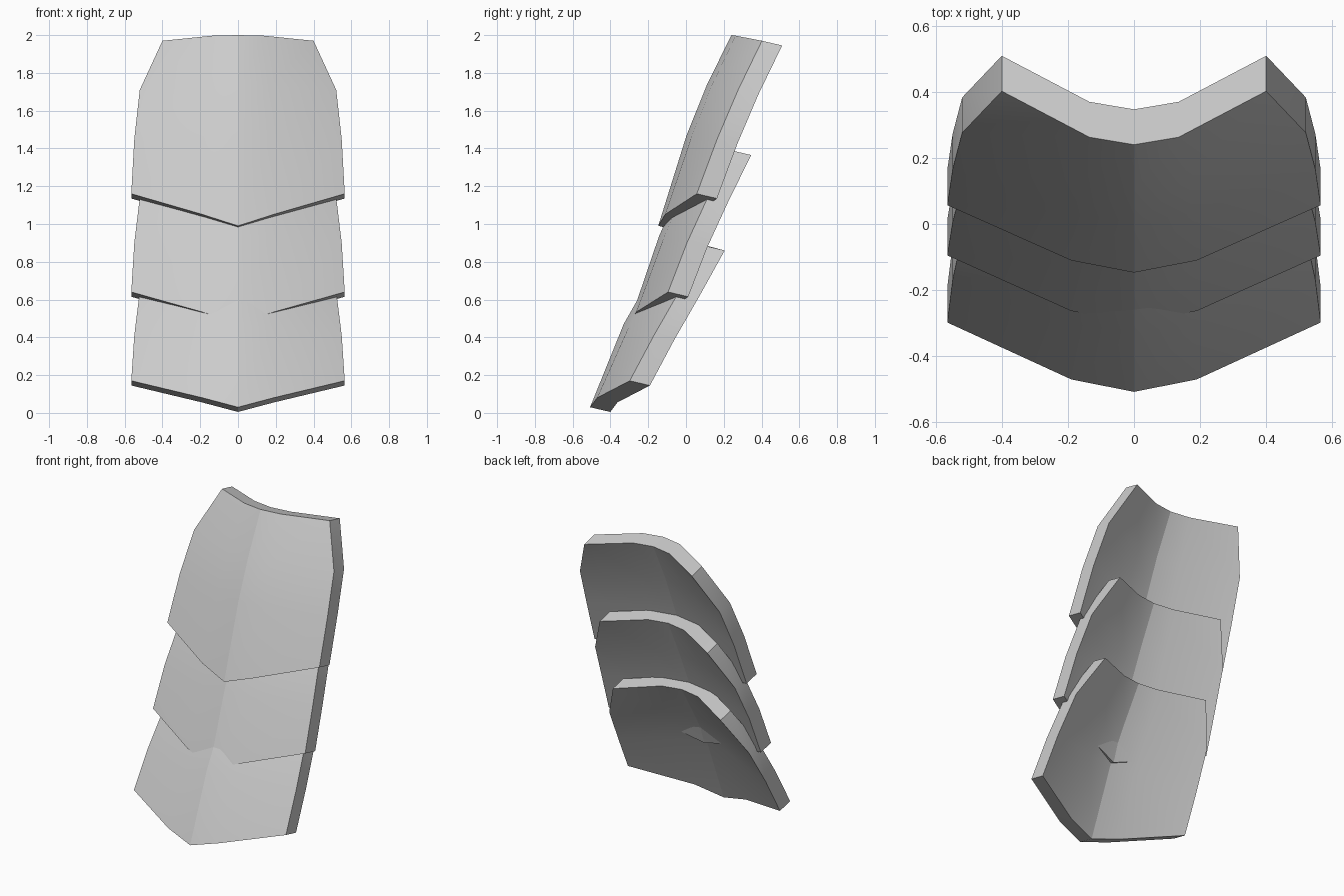
import bpy, bmesh, math

if "Cube" in bpy.data.objects:
    bpy.data.objects.remove(bpy.data.objects["Cube"])

THICK = (0.0, 0.107, -0.025)        # every plate is its front skin swept by this
SIDE_X = [0.565, 0.549, 0.52, 0.40]  # outline half widths, bottom to top
MID_X = [0.19, 0.177, 0.163, 0.135]
MID_F = [0.18, 0.17, 0.155, 0.14]    # depth of the soft bend between ridge and side
MID_Z = [0.36, 0.25, 0.15, 0.10]


def plate(name, ridge, side):
    """Ridged armour plate from (y, z) profiles of its centre ridge and its side edge."""
    bm = bmesh.new()
    grid = []
    for i, ((cy, cz), (sy, sz)) in enumerate(zip(ridge, side)):
        my, mz = cy + (sy - cy) * MID_F[i], cz + (sz - cz) * MID_Z[i]
        row = [(-SIDE_X[i], sy, sz), (-MID_X[i], my, mz), (0, cy, cz),
               (MID_X[i], my, mz), (SIDE_X[i], sy, sz)]
        grid.append([bm.verts.new(p) for p in row])
    for a, b in zip(grid, grid[1:]):
        for j in range(4):
            bm.faces.new((a[j], a[j + 1], b[j + 1], b[j]))
    # sweep the skin into a solid, keeping the front
    front = bm.faces[:]
    back = bmesh.ops.duplicate(bm, geom=front)
    vmap = back["vert_map"]
    bmesh.ops.translate(bm, vec=THICK, verts=[g for g in back["geom"] if isinstance(g, bmesh.types.BMVert)])
    rim = [v for v in grid[0]] + [r[-1] for r in grid[1:]] + grid[-1][-2::-1] + [r[0] for r in grid[-2:0:-1]]
    for a, b in zip(rim, rim[1:] + rim[:1]):
        bm.faces.new((a, b, vmap[b], vmap[a]))
    bmesh.ops.recalc_face_normals(bm, faces=bm.faces[:])
    # smooth skin with a sharp ridge and sharp rim
    for f in bm.faces:
        f.smooth = True
    for e in bm.edges:
        on_ridge = all(abs(v.co.x) < 1e-5 for v in e.verts)
        e.smooth = not on_ridge and e.calc_face_angle(0) < math.radians(30)
    mesh = bpy.data.meshes.new(name)
    bm.to_mesh(mesh)
    bm.free()
    obj = bpy.data.objects.new(name, mesh)
    bpy.context.collection.objects.link(obj)


# three overlapping plates
plate("upper_plate",
      [(-0.147, 0.99), (0.003, 1.47), (0.11, 1.735), (0.24, 2.0)],
      [(0.057, 1.16), (0.165, 1.45), (0.276, 1.71), (0.402, 1.97)])
plate("middle_plate",
      [(-0.30, 0.475), (-0.143, 0.935), (-0.04, 1.17), (0.082, 1.425)],
      [(-0.095, 0.64), (0.005, 0.90), (0.115, 1.14), (0.238, 1.39)])
plate("lower_plate",
      [(-0.508, 0.03), (-0.33, 0.47), (-0.205, 0.69), (-0.062, 0.925)],
      [(-0.298, 0.17), (-0.17, 0.41), (-0.035, 0.645), (0.098, 0.885)])
